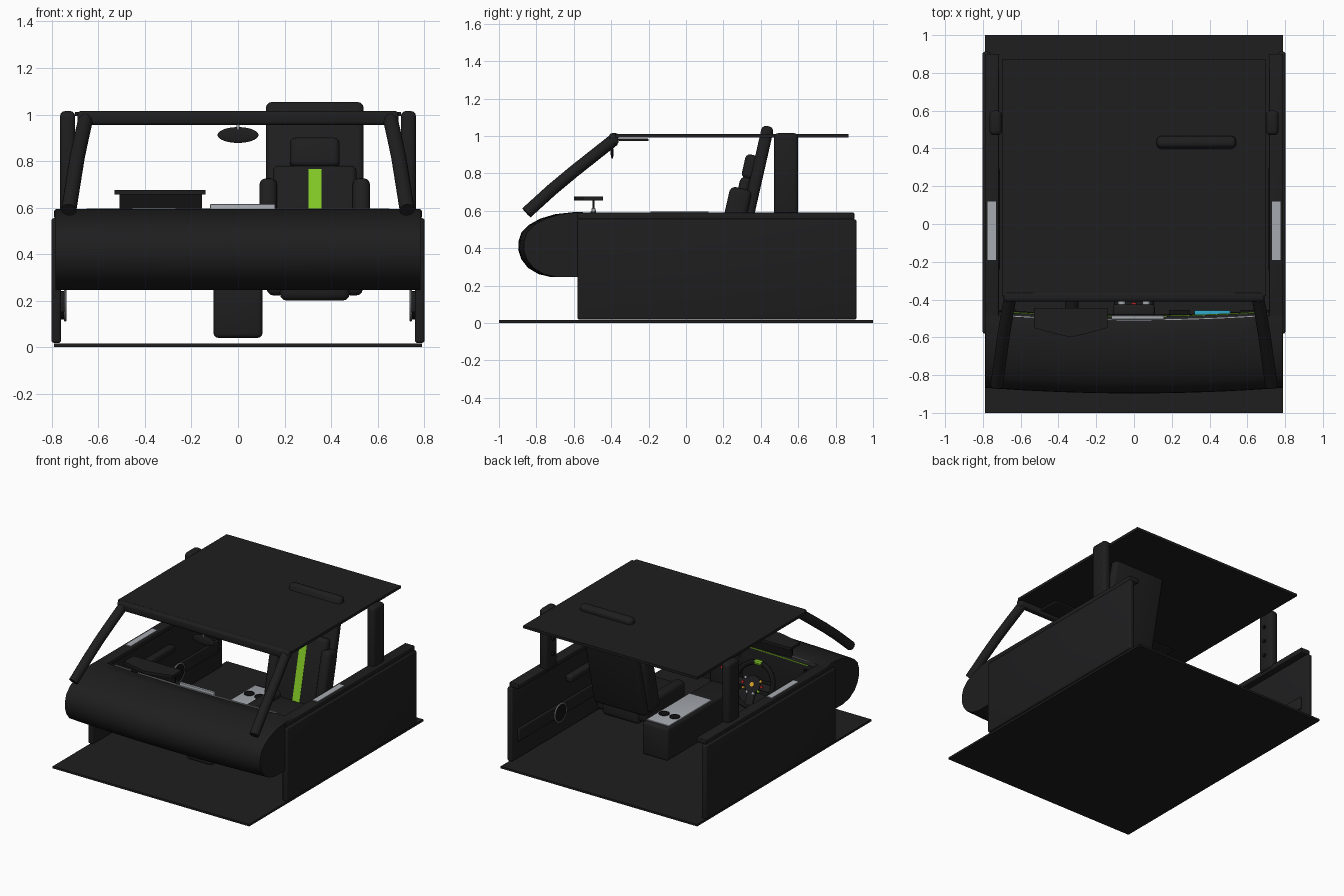
import bpy, bmesh, math
from mathutils import Matrix, Vector

if "Cube" in bpy.data.objects:
    bpy.data.objects.remove(bpy.data.objects["Cube"])

def mat(name, c):
    m = bpy.data.materials.new(name)
    m.diffuse_color = (*c, 1)
    m.use_nodes = True
    m.node_tree.nodes["Principled BSDF"].inputs["Base Color"].default_value = m.diffuse_color
    return m

DARK = mat("dark_trim", (0.013, 0.013, 0.014))
BLACK = mat("black", (0.006, 0.006, 0.007))
GREEN = mat("green", (0.23, 0.6, 0.02))
SILVER = mat("silver", (0.38, 0.4, 0.43))
RED = mat("red", (0.6, 0.02, 0.02))
AMBER = mat("amber", (0.75, 0.4, 0.03))
CYAN = mat("cyan", (0.03, 0.4, 0.6))

def finish(name, bm, m, matrix=Matrix()):
    bmesh.ops.recalc_face_normals(bm, faces=bm.faces)
    me = bpy.data.meshes.new(name)
    bm.to_mesh(me)
    bm.free()
    ob = bpy.data.objects.new(name, me)
    bpy.context.collection.objects.link(ob)
    ob.matrix_world = matrix
    me.materials.append(m)
    bpy.ops.object.select_all(action='DESELECT')
    bpy.context.view_layer.objects.active = ob
    ob.select_set(True)
    bpy.ops.object.shade_smooth_by_angle(angle=math.radians(35))
    return ob

def box(name, x, y, z, m=DARK, bevel=0.0, tilt=0.0, base=Matrix()):
    """Box from (min, max) ranges, rounded, tilted about its own centre."""
    bm = bmesh.new()
    size = [b - a for a, b in (x, y, z)]
    mid = Vector([(a + b) / 2 for a, b in (x, y, z)])
    bmesh.ops.create_cube(bm, size=1, matrix=Matrix.Diagonal((*size, 1)))
    if bevel:
        bmesh.ops.bevel(bm, geom=bm.edges[:], offset=bevel, segments=3, profile=0.5, affect='EDGES')
    return finish(name, bm, m, base @ Matrix.Translation(mid) @ Matrix.Rotation(math.radians(tilt), 4, 'X'))

def cyl(name, r, depth, matrix, m=DARK, seg=24):
    bm = bmesh.new()
    bmesh.ops.create_cone(bm, cap_ends=True, segments=seg, radius1=r, radius2=r, depth=depth)
    return finish(name, bm, m, matrix)

def torus(name, R, r, matrix, m=DARK, a0=0, a1=360):
    n, k = 48, 10
    full = a1 - a0 == 360
    bm = bmesh.new()
    rings = []
    for i in range(n if full else n + 1):
        a = math.radians(a0 + (a1 - a0) * i / n)
        rings.append([bm.verts.new(((R + r * math.cos(t)) * math.cos(a), (R + r * math.cos(t)) * math.sin(a), r * math.sin(t)))
                      for t in [2 * math.pi * j / k for j in range(k)]])
    for i in range(n):
        p, q = rings[i], rings[(i + 1) % len(rings)]
        for j in range(k):
            bm.faces.new((p[j], q[j], q[(j + 1) % k], p[(j + 1) % k]))
    return finish(name, bm, m, matrix)

def loft(name, profile, xs, bow, m=DARK):
    """Sweep a (y, z) outline along x, bowed backwards at the ends."""
    bm = bmesh.new()
    rows = [[bm.verts.new((x, y + bow * (x / 0.79) ** 2, z)) for y, z in profile] for x in xs]
    n = len(profile)
    for a, b in zip(rows, rows[1:]):
        for j in range(n):
            bm.faces.new((a[j], b[j], b[(j + 1) % n], a[(j + 1) % n]))
    bm.faces.new(rows[0])
    bm.faces.new(rows[-1])
    return finish(name, bm, m)

def T(x, y, z):
    return Matrix.Translation((x, y, z))

def rx(a):
    return Matrix.Rotation(math.radians(a), 4, 'X')

# Floor and roof
box("floor", (-.79, .79), (-1, 1), (0, .015))
box("roof", (-.7, .7), (-.38, .87), (.993, 1.012))
box("windscreen_header", (-.69, .69), (-.41, -.36), (.955, 1.015), bevel=.015)

# Dashboard body and its light strips
xs = [-.785 + 1.57 * i / 16 for i in range(17)]
outline = [(-.5, .245), (-.72, .245), (-.79, .262), (-.845, .295), (-.88, .34), (-.897, .39), (-.895, .44), (-.88, .485),
           (-.84, .525), (-.78, .558), (-.7, .582), (-.6, .593), (-.51, .59), (-.49, .575), (-.48, .45), (-.5, .3)]
loft("dashboard", outline, xs, .03)
inner = [x * .83 for x in xs]
loft("dash_light_strip", [(-.498, .568), (-.485, .568), (-.485, .574), (-.498, .574)], inner, .03, GREEN)
loft("dash_trim_strip", [(-.51, .59), (-.503, .59), (-.503, .596), (-.51, .596)], inner, .03, SILVER)

# Centre screen, stack and controls
box("centre_screen_frame", (-.12, .16), (-.505, -.485), (.45, .615), SILVER, .004)
box("centre_screen", (-.108, .148), (-.486, -.482), (.462, .603), BLACK)
box("centre_stack", (-.11, .11), (-.52, -.425), (.25, .45), bevel=.015)
cyl("hazard_button", .014, .012, T(0, -.421, .405) @ rx(90), RED)
for s in (-1, 1):
    cyl("stack_knob", .02, .03, T(s * .065, -.415, .4) @ rx(90), SILVER)
box("passenger_display", (.32, .51), (-.482, -.458), (.49, .55), CYAN, .003)
for x in (-.68, .24, .62):
    for k in range(3):
        box("air_vent_slat", (x - .055, x + .055), (-.48, -.455), (.5 + k * .018, .507 + k * .018), BLACK)

# Instrument hood: faceted plate with thin cluster panel
bm = bmesh.new()
hood = [(-.53, -.445), (-.53, -.55), (-.42, -.58), (-.335, -.6), (-.25, -.58), (-.14, -.55), (-.14, -.445)]
f = bm.faces.new([bm.verts.new((x, y, .656)) for x, y in hood])
ext = bmesh.ops.extrude_face_region(bm, geom=[f])
bmesh.ops.translate(bm, vec=(0, 0, .02), verts=[v for v in ext["geom"] if isinstance(v, bmesh.types.BMVert)])
finish("instrument_hood", bm, DARK)
box("instrument_panel", (-.51, -.155), (-.5, -.488), (.5, .66), BLACK)

# Steering wheel, local -y is the top
W = T(-.33, -.305, .41) @ rx(-65)
torus("steering_rim", .15, .018, W)
torus("steering_top_mark", .15, .0195, W, GREEN, 260, 280)
cyl("steering_hub", .06, .035, W)
cyl("steering_emblem", .016, .006, W @ T(0, 0, .02), AMBER)
box("steering_spoke_cross", (-.145, .145), (-.025, .025), (-.012, .012), DARK, .006, base=W)
box("steering_spoke_low", (-.03, .03), (.03, .145), (-.012, .012), DARK, .006, base=W)
for i, (a, m) in enumerate([(0, RED), (35, AMBER), (70, SILVER), (110, SILVER), (145, GREEN), (180, RED), (215, AMBER), (325, SILVER)]):
    a = math.radians(a)
    cyl("steering_button", .009, .012, W @ T(.075 * math.cos(a), .06 * math.sin(a), .018), m, 12)
cyl("steering_column", .035, .2, W @ T(0, 0, -.11))

# Doors, sills, speakers and pillars, both sides
for s in (-1, 1):
    def side(a, b):
        return tuple(sorted((s * a, s * b)))
    box("door", side(.76, .802), (-.58, .912), (.018, .555), bevel=.012)
    box("door_sill", side(.715, .79), (-.58, .9), (.555, .59), bevel=.005)
    box("door_inner_panel", side(.745, .765), (-.5, .85), (.15, .24), bevel=.006)
    box("armrest", side(.71, .765), (-.25, .3), (.37, .42), bevel=.015)
    box("window_switch_panel", side(.73, .775), (-.19, .12), (.588, .595), SILVER)
    side_on = T(s * .743, .38, .18) @ Matrix.Rotation(math.pi / 2, 4, 'Y')
    torus("speaker_ring", .065, .005, side_on, SILVER)
    cyl("speaker_cone", .062, .02, T(s * .75, .38, .18) @ Matrix.Rotation(math.pi / 2, 4, 'Y'), BLACK)
    box("rear_pillar", side(.7, .765), (.47, .6), (.57, 1.015), bevel=.022)
    for k in range(3):
        cyl("belt_anchor", .012, .02, T(s * .697, .535, .68 + k * .11) @ Matrix.Rotation(math.pi / 2, 4, 'Y'), BLACK, 12)
    # Windscreen pillar: swept tube
    cu = bpy.data.curves.new("windscreen_pillar", 'CURVE')
    cu.dimensions = '3D'
    cu.bevel_depth = .033
    cu.bevel_resolution = 4
    cu.use_fill_caps = True
    sp = cu.splines.new('POLY')
    path = [(.727, -.852, .59), (.708, -.72, .71), (.692, -.6, .81), (.672, -.48, .905), (.655, -.385, .98)]
    sp.points.add(len(path) - 1)
    for p, (x, y, z) in zip(sp.points, path):
        p.co = (s * x, y, z, 1)
    cu.materials.append(DARK)
    bpy.context.collection.objects.link(bpy.data.objects.new("windscreen_pillar", cu))
    box("sun_visor", side(.12, .52), (-.36, -.2), (.972, .986), bevel=.005)

# Rear-view mirror
bm = bmesh.new()
bmesh.ops.create_uvsphere(bm, u_segments=32, v_segments=16, radius=1, matrix=Matrix.Diagonal((.088, .008, .034, 1)))
finish("mirror", bm, DARK, T(0, -.395, .912))
cyl("mirror_stem", .006, .06, T(0, -.395, .955), SILVER, 12)

# Centre console with cup holders
box("console", (-.105, .105), (-.45, .36), (.04, .28), bevel=.02)
box("console_plate", (-.09, .09), (-.17, .325), (.278, .288), SILVER, .003)
for s in (-1, 1):
    torus("cup_holder_rim", .032, .004, T(s * .043, .19, .289), BLACK)
    cyl("cup_holder", .031, .008, T(s * .043, .19, .287), BLACK)

# Passenger seat, reclined
R = -12.8
box("seat_shell", (.12, .54), (.32, .385), (.275, 1.062), bevel=.025, tilt=R)
box("seat_back_pad", (.15, .51), (.24, .3), (.3, .785), bevel=.025, tilt=R)
box("seat_stripe", (.303, .36), (.233, .243), (.27, .77), GREEN, tilt=R)
box("headrest", (.223, .437), (.307, .38), (.77, .9), bevel=.025, tilt=R)
box("seat_cushion", (.18, .48), (-.2, .29), (.2, .33), bevel=.03)
for s in (-1, 1):
    x = .33 + s * .165
    box("cushion_bolster", (x - .042, x + .042), (-.18, .28), (.222, .37), bevel=.03)
    x = .33 + s * .2
    box("back_bolster", (x - .038, x + .038), (.19, .31), (.3, .725), bevel=.03, tilt=R)
